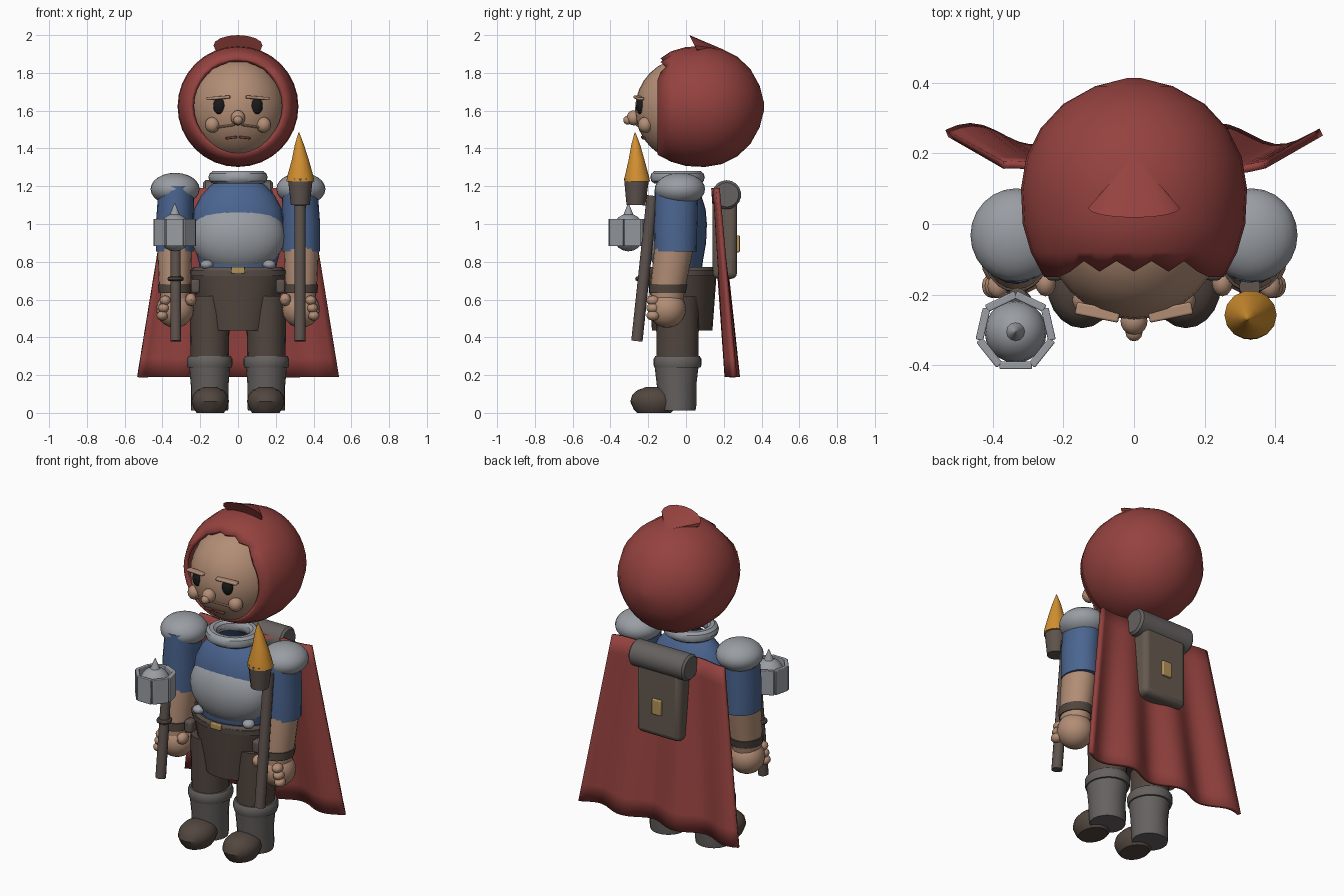
import bpy, bmesh, math
from mathutils import Matrix, Vector

if "Cube" in bpy.data.objects:
    bpy.data.objects.remove(bpy.data.objects["Cube"])

MATS = {}
COL = dict(skin=(.45, .27, .18), red=(.3, .055, .05), blue=(.07, .13, .28), leather=(.085, .062, .05),
           wood=(.11, .085, .075), boot=(.13, .12, .115), gold=(.45, .3, .1), flame=(.65, .28, .03),
           black=(.01, .01, .01), steel=(.32, .34, .37), lip=(.2, .06, .05), pack=(.13, .1, .08))


def make(name, bm, col):
    bmesh.ops.recalc_face_normals(bm, faces=bm.faces)
    me = bpy.data.meshes.new(name)
    bm.to_mesh(me)
    bm.free()
    ob = bpy.data.objects.new(name, me)
    bpy.context.collection.objects.link(ob)
    if col not in MATS:
        MATS[col] = bpy.data.materials.new(col)
        MATS[col].diffuse_color = (*COL[col], 1)
    me.materials.append(MATS[col])
    return ob


def tube(name, rings, col, n=20, caps=True):
    """Stack of ellipse rings (cx, cy, z, rx, ry)."""
    bm = bmesh.new()
    loops = [[bm.verts.new((cx + rx * math.cos(2 * math.pi * i / n), cy + ry * math.sin(2 * math.pi * i / n), z))
              for i in range(n)] for cx, cy, z, rx, ry in rings]
    for a, b in zip(loops, loops[1:]):
        for i in range(n):
            bm.faces.new((a[i], a[(i + 1) % n], b[(i + 1) % n], b[i]))
    if caps:
        bm.faces.new(loops[0])
        bm.faces.new(loops[-1])
    return make(name, bm, col)


def ball(name, loc, rad, col, n=20):
    bm = bmesh.new()
    bmesh.ops.create_uvsphere(bm, u_segments=n, v_segments=max(8, n // 2), radius=1,
                              matrix=Matrix.Translation(loc) @ Matrix.Diagonal((*rad, 1)))
    return make(name, bm, col)


def box(name, loc, size, col, rot=(0, 0, 0), bevel=0.0):
    bm = bmesh.new()
    bmesh.ops.create_cube(bm, size=1, matrix=Matrix.Diagonal((*size, 1)))
    ob = make(name, bm, col)
    ob.location, ob.rotation_euler = loc, rot
    if bevel:
        m = ob.modifiers.new("bevel", 'BEVEL')
        m.width, m.segments = bevel, 3
    return ob


def rod(name, a, b, r1, r2, col, n=14):
    a, b = Vector(a), Vector(b)
    d = b - a
    M = Matrix.Translation((a + b) / 2) @ d.to_track_quat('Z', 'Y').to_matrix().to_4x4()
    bm = bmesh.new()
    bmesh.ops.create_cone(bm, cap_ends=True, segments=n, radius1=r1, radius2=r2, depth=d.length, matrix=M)
    return make(name, bm, col)


def ring(name, loc, R, r, col, sy=1.0, sz=1.0):
    bpy.ops.mesh.primitive_torus_add(major_segments=28, minor_segments=10, major_radius=R, minor_radius=r)
    src = bpy.context.object
    bm = bmesh.new()
    bm.from_mesh(src.data)
    bpy.data.objects.remove(src)
    bmesh.ops.transform(bm, matrix=Matrix.Translation(loc) @ Matrix.Diagonal((1, sy, sz, 1)), verts=bm.verts)
    return make(name, bm, col)


# Hood: revolved about the y axis, open in front with a ragged brow edge
prof = [(-.15, .255), (-.08, .292), (0, .315), (.1, .32), (.19, .305), (.27, .265), (.34, .2), (.39, .11), (.413, .02)]
hood = tube("hood", [(0, 0, y, r, r) for y, r in prof], 'red', 32, False)
hood.data.transform(Matrix.Translation((0, 0, 1.622)) @ Matrix.Rotation(-math.pi / 2, 4, 'X'))
for i, v in enumerate(hood.data.vertices[:32]):
    if v.co.z > 1.79:
        v.co.y += .045 if i % 2 else .015
bm = bmesh.new()
bm.from_mesh(hood.data)
bmesh.ops.holes_fill(bm, edges=[e for e in bm.edges if e.is_boundary and e.verts[0].co.y > .3], sides=0)
bmesh.ops.recalc_face_normals(bm, faces=bm.faces)
bm.to_mesh(hood.data)
bm.free()
sol = hood.modifiers.new("cloth", 'SOLIDIFY')
sol.thickness, sol.offset = .025, -1
# Peaked tip: cone with a slanted mouth and its point to the rear
bm = bmesh.new()
rim = [bm.verts.new((.13 * math.cos(a), .045 - .027 * math.sin(a), 1.945 + .055 * math.sin(a)))
       for a in [2 * math.pi * i / 16 for i in range(16)]]
tip = bm.verts.new((0, .195, 1.925))
bm.faces.new(rim)
for i in range(16):
    bm.faces.new((rim[i], rim[(i + 1) % 16], tip))
make("hood_tip", bm, 'red')

# Face
ball("head", (0, 0, 1.605), (.255, .27, .275), 'skin', 32)
ball("nose", (0, -.275, 1.562), (.038, .04, .04), 'skin')
ball("nose_tip", (0, -.308, 1.55), (.024, .024, .024), 'skin', 12)
for s in (-1, 1):
    ball("eye", (s * .097, -.238, 1.625), (.034, .026, .046), 'black', 16)
    box("brow", (s * .103, -.25, 1.668), (.125, .035, .016), 'skin', (0, s * .08, s * .2), .006)
    ball("cheek", (s * .135, -.215, 1.525), (.04, .04, .042), 'skin', 16)
    rod("smile_crease", (s * .02, -.263, 1.525), (s * .11, -.238, 1.512), .006, .006, 'skin', 8)
    box("lip", (s * .035, -.226, 1.457), (.06, .02, .012), 'lip', (0, s * .12, s * .12), .004)

# Torso, breastplate and collar
tube("tunic", [(0, -.04, z, r, r * .62) for z, r in
               [(.7, .19), (.8, .208), (.9, .236), (1.0, .243), (1.08, .232), (1.15, .195), (1.2, .15), (1.23, .11)]],
     'blue', 28, False)
ball("breastplate", (0, -.07, .935), (.248, .15, .2), 'steel', 32)
ring("collar", (0, -.045, 1.247), .122, .035, 'steel', .92)

# Belt and skirt
ring("belt", (0, -.025, .752), .225, .022, 'wood', .75)
tube("skirt", [(0, -.02, .435, .172, .16), (0, -.02, .6, .22, .172), (0, -.02, .75, .257, .183)], 'leather', 24)
tube("skirt_rim", [(0, -.02, .725, .26, .186), (0, -.02, .755, .264, .19)], 'wood', 24)
box("belt_buckle", (0, -.208, .755), (.07, .02, .035), 'gold', bevel=.005)

for s in (-1, 1):
    # Belt fittings
    ball("hip_plate", (s * .165, -.135, .785), (.035, .035, .025), 'steel', 12)
    box("belt_pouch", (s * .225, -.13, .67), (.05, .06, .075), 'wood', bevel=.015)
    # Legs and boots
    tube("trouser_leg", [(s * .15, -.045, .24, .1, .11), (s * .15, -.045, .62, .108, .115)], 'leather')
    tube("boot", [(s * .15, -.045, .012, .098, .095), (s * .15, -.045, .04, .1, .1),
                  (s * .15, -.05, .15, .1, .105), (s * .15, -.05, .26, .11, .118)], 'boot')
    tube("boot_cuff", [(s * .15, -.045, .24, .117, .122), (s * .15, -.045, .255, .121, .127),
                       (s * .15, -.045, .285, .121, .127), (s * .15, -.045, .3, .112, .118)], 'boot')
    toe = tube("boot_toe", [(s * .147, -.17, z, .1 * k, .125 * k) for z, k in
                            [(0, .72), (.02, .86), (.06, 1), (.095, .92), (.12, .7), (.138, .3)]], 'leather')
    # Arms
    tube("sleeve", [(s * .335, -.055, .855, .1, .112), (s * .335, -.055, 1.0, .1, .115),
                    (s * .325, -.05, 1.2, .095, .115)], 'blue')
    tube("forearm", [(s * .333, -.1, .6, .078, .085), (s * .335, -.09, .7, .085, .095),
                     (s * .335, -.06, .9, .094, .105)], 'skin')
    tube("bracer", [(s * .333, -.098, .635, .087, .096), (s * .334, -.092, .68, .091, .1)], 'leather')
    ball("pauldron", (s * .333, -.032, 1.185), (.13, .133, .086), 'steel', 24)
    ball("hand", (s * .333, -.1, .55), (.1, .1, .1), 'skin')
    ball("thumb", (s * .25, -.165, .6), (.03, .04, .034), 'skin', 12)
    for k in range(3):
        ball("finger", (s * (.385 + .008 * k), -.175, .595 - .04 * k), (.03, .035, .026), 'skin', 12)

# Torch
rod("torch_shaft", (.328, -.26, .38), (.328, -.178, 1.15), .03, .03, 'wood')
rod("torch_cup", (.33, -.265, 1.1), (.33, -.262, 1.24), .05, .066, 'wood', 12)
tube("torch_flame", [(.33, -.258, 1.225, .074, .07), (.33, -.26, 1.25, .07, .066), (.33, -.262, 1.34, .045, .043),
                     (.325, -.266, 1.42, .024, .024), (.322, -.27, 1.485, .002, .002)], 'flame', 14)

# Mace with seven plates round a ball
MX, MY = -.335, -.305
rod("mace_shaft", (-.33, -.26, .38), (-.33, -.207, .88), .029, .027, 'wood')
ring("mace_shaft_ring", (-.33, -.226, .71), .03, .013, 'wood')
ball("mace_ball", (MX, MY, .955), (.088, .088, .1), 'steel')
for k in range(7):
    a = 2 * math.pi * k / 7 - math.pi / 2
    box("mace_plate", (MX + .095 * math.cos(a), MY + .095 * math.sin(a), .955),
        (.022, .092, .145), 'steel', (0, 0, a), .004)
rod("mace_spike", (MX, MY, 1.04), (MX, MY, 1.11), .03, .002, 'steel', 12)

# Cape: flaring rippled sheet
bm = bmesh.new()
NU, NV = 32, 10
grid = []
for j in range(NV + 1):
    t = j / NV
    row = []
    for i in range(NU + 1):
        u = 2 * i / NU - 1
        y = .15 + .095 * t + (.006 + .024 * t) * math.sin(u * 9.5 + 3.6) + .015 * u * u * (1 - t)
        row.append(bm.verts.new((u * (.37 + .16 * t), y, 1.19 - t)))
    grid.append(row)
for j in range(NV):
    for i in range(NU):
        bm.faces.new((grid[j][i], grid[j][i + 1], grid[j + 1][i + 1], grid[j + 1][i]))
cape = make("cape", bm, 'red')
sol = cape.modifiers.new("cloth", 'SOLIDIFY')
sol.thickness, sol.offset = .022, 0

# Backpack with rolled blanket
box("backpack", (0, .205, .92), (.29, .13, .42), 'pack', bevel=.03)
rod("bedroll", (-.185, .215, 1.155), (.185, .215, 1.155), .077, .077, 'boot', 18).modifiers.new("b", 'BEVEL').width = .012
box("backpack_buckle", (0, .275, .895), (.06, .02, .09), 'gold', bevel=.005)

# Smooth shading with sharp edges kept
bpy.ops.object.select_all(action='SELECT')
bpy.context.view_layer.objects.active = cape
bpy.ops.object.shade_smooth_by_angle(angle=math.radians(35))

for m in bpy.data.materials:
    if m.users and not m.is_grease_pencil:
        m.use_nodes = True
        m.node_tree.nodes["Principled BSDF"].inputs["Base Color"].default_value = m.diffuse_color
